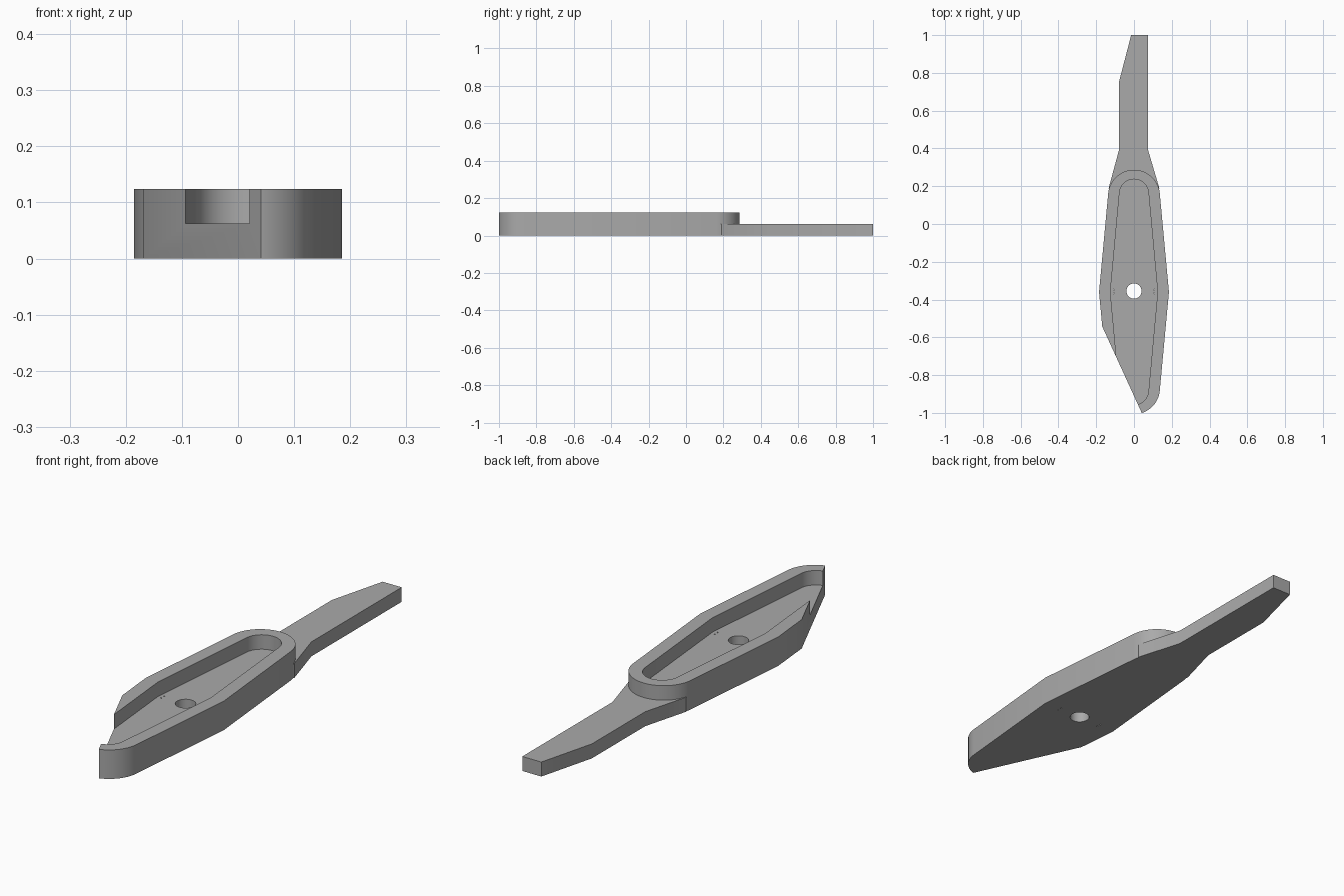
import bpy, bmesh, math
from mathutils import Vector

cube = bpy.data.objects.get("Cube")
if cube:
    bpy.data.objects.remove(cube, do_unlink=True)

HEIGHT, FLOOR, MID_Y = 0.124, 0.062, -0.36

grey = bpy.data.materials.new("mid_grey")
grey.use_nodes = True
grey.diffuse_color = (0.4, 0.4, 0.4, 1)
grey.node_tree.nodes["Principled BSDF"].inputs["Base Color"].default_value = (0.4, 0.4, 0.4, 1)


def prism(name, outline, z0, z1):
    """Extrude a closed xy outline from z0 to z1."""
    bm = bmesh.new()
    face = bm.faces.new([bm.verts.new((x, y, z0)) for x, y in outline])
    ext = bmesh.ops.extrude_face_region(bm, geom=[face])
    top = [v for v in ext["geom"] if isinstance(v, bmesh.types.BMVert)]
    bmesh.ops.translate(bm, verts=top, vec=(0, 0, z1 - z0))
    bmesh.ops.recalc_face_normals(bm, faces=bm.faces)
    mesh = bpy.data.meshes.new(name)
    bm.to_mesh(mesh)
    bm.free()
    mesh.materials.append(grey)
    obj = bpy.data.objects.new(name, mesh)
    bpy.context.collection.objects.link(obj)
    return obj


def circle(cx, cy, r, n):
    return [(cx + r * math.cos(math.tau * i / n), cy + r * math.sin(math.tau * i / n))
            for i in range(n)]


def lozenge(half_width, radius, reach, steps=28):
    """Long diamond, widest at MID_Y, with a round cap at each end."""
    lean = math.radians(5.3)
    arc = [lean + (math.pi - 2 * lean) * i / steps for i in range(steps + 1)]
    half = [(half_width, 0)] + [(radius * math.cos(a), reach + radius * math.sin(a)) for a in arc]
    return [(x, MID_Y + y) for x, y in half] + [(-x, MID_Y - y) for x, y in half]


def combine(target, tool, operation):
    """Apply a boolean and discard the tool."""
    tool.hide_render = True
    mod = target.modifiers.new("combine", "BOOLEAN")
    mod.operation, mod.solver, mod.object = operation, "EXACT", tool
    bpy.context.view_layer.objects.active = target
    bpy.ops.object.modifier_apply(modifier=mod.name)
    bpy.data.objects.remove(tool, do_unlink=True)


# Body with the thin tail joined on
body = prism("blade_body", lozenge(0.185, 0.137, 0.51), 0, HEIGHT)
tail = prism("tail", [(0.1, 0.1), (0.134, 0.19), (0.075, 0.39), (0.075, 1), (-0.015, 1),
                      (-0.08, 0.75), (-0.08, 0.39), (-0.134, 0.19), (-0.1, 0.1)], 0, FLOOR)
combine(body, tail, "UNION")

# Recessed pocket, pivot hole and pin holes
combine(body, prism("pocket", lozenge(0.125, 0.077, 0.52), FLOOR, 0.2), "DIFFERENCE")
combine(body, prism("pivot_hole", circle(0, MID_Y + 0.005, 0.04, 40), -0.1, 0.2), "DIFFERENCE")
for side in (-1, 1):
    for dy in (-0.007, 0.013):
        pin = prism("pin_hole", circle(side * 0.107, MID_Y + dy, 0.003, 8), -0.1, 0.2)
        combine(body, pin, "DIFFERENCE")

# Slanted slice across the front right corner
a, b = Vector((-0.167, -0.545)), Vector((0.041, -1.0))
run = (b - a).normalized()
out = Vector((run.y, -run.x))
corners = [a - run * 0.3, b + run * 0.3, b + run * 0.3 + out * 0.6, a - run * 0.3 + out * 0.6]
combine(body, prism("slice", [tuple(c) for c in corners], -0.1, 0.2), "DIFFERENCE")

bpy.ops.object.select_all(action="DESELECT")
body.select_set(True)
bpy.context.view_layer.objects.active = body
bpy.ops.object.shade_smooth_by_angle(angle=math.radians(20))
